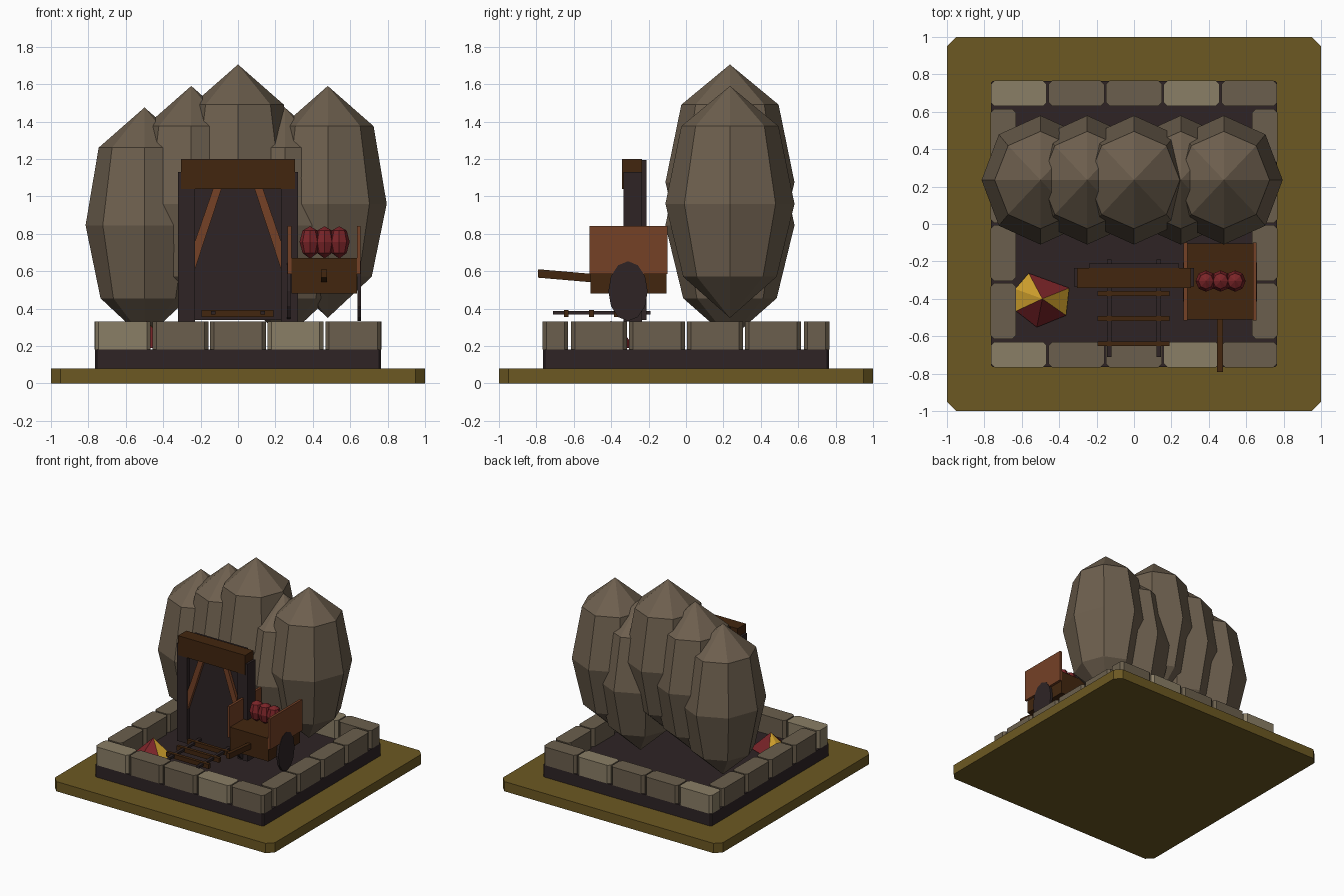
import bpy, bmesh, math
from mathutils import Matrix, Vector

if "Cube" in bpy.data.objects:
    bpy.data.objects.remove(bpy.data.objects["Cube"])


def material(name, rgb):
    m = bpy.data.materials.new(name)
    lin = [(c / 255 / 12.92) if c < 11 else ((c / 255 + 0.055) / 1.055) ** 2.4 for c in rgb]
    m.diffuse_color = (*lin, 1)
    m.use_nodes = True
    m.node_tree.nodes["Principled BSDF"].inputs["Base Color"].default_value = m.diffuse_color
    return m


OLIVE = material("olive ground", (108, 88, 34))
DARK = material("dark earth", (46, 36, 37))
LIGHT = material("light stone", (138, 126, 102))
MID = material("mid stone", (107, 95, 77))
ROCK = material("rock", (109, 95, 78))
BROWN = material("dark wood", (66, 38, 15))
RUST = material("red wood", (117, 65, 38))
RED = material("red", (122, 36, 40))
GOLD = material("gold", (210, 162, 45))


def finish(name, bm, *mats):
    bmesh.ops.recalc_face_normals(bm, faces=bm.faces)
    me = bpy.data.meshes.new(name)
    bm.to_mesh(me)
    bm.free()
    for m in mats:
        me.materials.append(m)
    ob = bpy.data.objects.new(name, me)
    bpy.context.collection.objects.link(ob)
    return ob


def box(name, mat, x0, x1, y0, y1, z0, z1, chamfer=0):
    bm = bmesh.new()
    bmesh.ops.create_cube(bm, size=1)
    for v in bm.verts:
        v.co = ((x0 + x1) / 2 + v.co.x * (x1 - x0), (y0 + y1) / 2 + v.co.y * (y1 - y0),
                (z0 + z1) / 2 + v.co.z * (z1 - z0))
    if chamfer:
        edges = [e for e in bm.edges if abs(e.verts[0].co.z - e.verts[1].co.z) > 1e-4]
        bmesh.ops.bevel(bm, geom=edges, offset=chamfer, segments=1, affect='EDGES')
    return finish(name, bm, mat)


def prism(name, mat, pts, axis, a, b):
    """Extrude a 2D outline along x (axis 0) or y (axis 1)."""
    bm = bmesh.new()
    place = (lambda p, t: (t, p[0], p[1])) if axis == 0 else (lambda p, t: (p[0], t, p[1]))
    lo = [bm.verts.new(place(p, a)) for p in pts]
    hi = [bm.verts.new(place(p, b)) for p in pts]
    bm.faces.new(lo)
    bm.faces.new(hi)
    for i in range(len(pts)):
        j = (i + 1) % len(pts)
        bm.faces.new((lo[i], lo[j], hi[j], hi[i]))
    return finish(name, bm, mat)


def boulder(name, mat, centre, rings, top, bottom, n=8):
    """Stack of n-sided rings (radius_x, radius_y, height) closed by two points."""
    bm = bmesh.new()
    c = Vector(centre)
    loops = [[bm.verts.new(c + Vector((rx * math.cos(2 * math.pi * k / n),
                                       ry * math.sin(2 * math.pi * k / n), z)))
              for k in range(n)] for rx, ry, z in rings]
    t = bm.verts.new(c + Vector((0, 0, top)))
    b = bm.verts.new(c + Vector((0, 0, bottom)))
    for k in range(n):
        j = (k + 1) % n
        bm.faces.new((t, loops[0][k], loops[0][j]))
        for u, d in zip(loops, loops[1:]):
            bm.faces.new((u[k], d[k], d[j], u[j]))
        bm.faces.new((b, loops[-1][j], loops[-1][k]))
    return finish(name, bm, mat)


# Ground plate and dark foundation
box("ground_plate", OLIVE, -1, 1, -1, 1, 0, 0.08, 0.05)
box("foundation", DARK, -0.765, 0.765, -0.765, 0.765, 0.08, 0.18, 0.01)

# Stone border
for i in range(5):
    x = (i - 2) * 0.308
    m = LIGHT if i in (0, 3) else MID
    box(f"front_stone_{i}", m, x - 0.149, x + 0.149, -0.767, -0.63, 0.18, 0.33, 0.02)
    box(f"back_stone_{i}", m, x - 0.149, x + 0.149, 0.63, 0.767, 0.18, 0.33, 0.02)
for i in range(4):
    y = (i - 1.5) * 0.31
    for s, side in ((-1, "left"), (1, "right")):
        xs = sorted((s * 0.63, s * 0.767))
        box(f"{side}_stone_{i}", MID, *xs, y - 0.149, y + 0.149, 0.18, 0.33, 0.02)

# Row of boulders, all the same shape at different heights
for i, (x, z) in enumerate(((-0.5, 0.845), (-0.25, 0.96), (0, 1.075), (0.25, 0.845), (0.48, 0.96))):
    boulder(f"boulder_{i}", ROCK, (x, 0.235, z),
            ((0.245, 0.26, 0.415), (0.315, 0.345, 0), (0.235, 0.25, -0.39)), 0.63, -0.61)

# Mine gate
box("gate_back", DARK, -0.24, 0.24, -0.30, -0.212, 0.34, 1.195)
for s, side in ((-1, "left"), (1, "right")):
    xs = sorted((s * 0.23, s * 0.322))
    box(f"{side}_post", DARK, *xs, -0.335, -0.235, 0.33, 1.13)
    prism(f"{side}_brace", RUST, [(s * 0.23, 0.61), (s * 0.23, 0.76), (s * 0.13, 1.05), (s * 0.085, 1.05)],
          1, -0.325, -0.29)
box("gate_beam", BROWN, -0.305, 0.305, -0.342, -0.235, 1.04, 1.2)

# Rails and ties
for s, side in ((-1, "left"), (1, "right")):
    box(f"{side}_rail", DARK, s * 0.133 - 0.012, s * 0.133 + 0.012, -0.71, -0.19, 0.368, 0.388)
for i in range(4):
    y = -0.64 + i * 0.134
    box(f"tie_{i}", BROWN, -0.195, 0.19, y - 0.013, y + 0.013, 0.355, 0.392)

# Cart
box("cart_body", BROWN, 0.285, 0.635, -0.51, -0.105, 0.48, 0.67)
prism("cart_handle", BROWN, [(-0.79, 0.565), (-0.79, 0.61), (-0.5, 0.585), (-0.5, 0.54)], 0, 0.445, 0.475)
oval = [(-0.31 + 0.105 * math.sin(k * math.pi / 6), 0.493 + 0.16 * math.cos(k * math.pi / 6)) for k in range(12)]
for side, x in (("left", 0.265), ("right", 0.635)):
    box(f"cart_{side}_panel", RUST, x, x + 0.02, -0.517, -0.1, 0.585, 0.84)
    wx = x + 0.003 if side == "right" else x - 0.003
    prism(f"cart_{side}_wheel", DARK, oval, 0, wx, wx + 0.02)

# Red cargo
for i in range(3):
    boulder(f"cargo_{i}", RED, (0.385 + i * 0.078, -0.305, 0.757),
            ((0.04, 0.042, 0.06), (0.056, 0.057, 0), (0.04, 0.042, -0.06)), 0.083, -0.09)

# Red and gold pointed canopy
bm = bmesh.new()
rim = [bm.verts.new((-0.49 + 0.155 * math.cos(math.radians(a)), -0.4 + 0.155 * math.sin(math.radians(a)), 0.19))
       for a in (22, 118, 160, 205, 259, 325)]
tip = bm.verts.new((-0.49, -0.4, 0.335))
bm.faces.new(rim)
for k in range(6):
    f = bm.faces.new((rim[k], rim[(k + 1) % 6], tip))
    f.material_index = 1 if k in (1, 2, 5) else 0
finish("canopy", bm, RED, GOLD)
